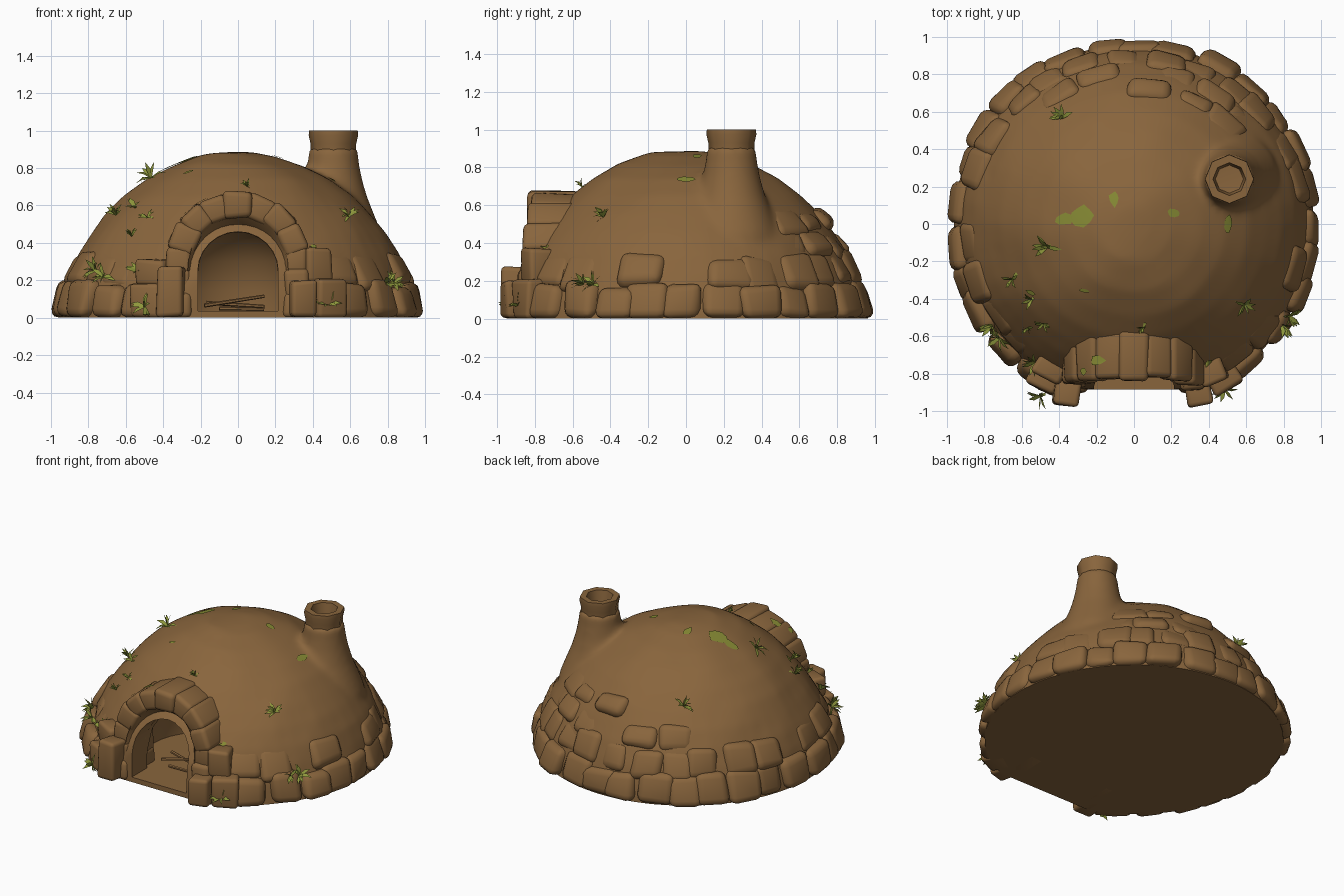
import bpy, bmesh, math, random
from mathutils import Vector, Matrix, noise
from mathutils.bvhtree import BVHTree

random.seed(4)
if "Cube" in bpy.data.objects:
    bpy.data.objects.remove(bpy.data.objects["Cube"])


def material(name, rgb):
    m = bpy.data.materials.new(name)
    m.use_nodes = True
    m.diffuse_color = (*rgb, 1)
    m.node_tree.nodes["Principled BSDF"].inputs["Base Color"].default_value = (*rgb, 1)
    return m


CLAY = material("brown clay", (0.25, 0.13, 0.046))
MOSS = material("moss green", (0.235, 0.25, 0.034))
GRASS = material("grass green", (0.27, 0.31, 0.045))


def smooth(ob, angle=45):
    bpy.ops.object.select_all(action='DESELECT')
    ob.select_set(True)
    bpy.context.view_layer.objects.active = ob
    bpy.ops.object.shade_smooth_by_angle(angle=math.radians(angle))


def finish(bm, name, mat, angle=45, solid=True):
    if solid:
        bmesh.ops.recalc_face_normals(bm, faces=bm.faces[:])
    me = bpy.data.meshes.new(name)
    bm.to_mesh(me)
    bm.free()
    me.materials.append(mat)
    ob = bpy.data.objects.new(name, me)
    bpy.context.collection.objects.link(ob)
    smooth(ob, angle)
    return ob


def modify(ob, kind, **settings):
    mod = ob.modifiers.new(kind.lower(), kind)
    for key, value in settings.items():
        setattr(mod, key, value)
    bpy.context.view_layer.objects.active = ob
    bpy.ops.object.modifier_apply(modifier=mod.name)


def cut(target, bm):
    tool = finish(bm, "cutter", CLAY)
    tool.hide_render = True
    modify(target, 'BOOLEAN', operation='DIFFERENCE', solver='EXACT', object=tool)
    bpy.data.objects.remove(tool)


def lathe(bm, profile, sides, centre=(0, 0)):
    vs = [bm.verts.new((centre[0] + r, centre[1], z)) for r, z in profile]
    es = [bm.edges.new(p) for p in zip(vs, vs[1:])]
    bmesh.ops.spin(bm, geom=vs + es, axis=(0, 0, 1), cent=(*centre, 0),
                   angle=math.tau, steps=sides)
    bmesh.ops.remove_doubles(bm, verts=bm.verts[:], dist=0.0005)
    return bm


def add_stone(bm, frame, size, wobble):
    """One roughly squared block."""
    new = bmesh.ops.create_cube(bm, size=1, matrix=frame @ Matrix.Diagonal((*size, 1)))
    for v in new["verts"]:
        v.co += Vector([random.uniform(-wobble, wobble) for _ in range(3)])
        v.co.z = max(v.co.z, 0)


def round_off(bm, width):
    bmesh.ops.bevel(bm, geom=bm.edges[:], offset=width, segments=3, profile=0.5,
                    affect='EDGES', clamp_overlap=True)


# Lumpy dome, flattened behind the doorway and swept up into the chimney foot
DOME = [(0, -0.06), (0.965, -0.06), (0.965, 0), (0.945, 0.12), (0.91, 0.23), (0.86, 0.34),
        (0.79, 0.45), (0.71, 0.55), (0.61, 0.65), (0.49, 0.74), (0.36, 0.81), (0.2, 0.865),
        (0.09, 0.882), (0, 0.885)]
FOOT = [(0, 0.36), (0.27, 0.36), (0.26, 0.45), (0.22, 0.55), (0.18, 0.65), (0.152, 0.75),
        (0.136, 0.84), (0.13, 0.91), (0, 0.91)]
bm = lathe(bmesh.new(), DOME, 48)
for v in bm.verts:
    if v.co.z > 0.01:
        v.co += v.co.normalized() * 0.014 * noise.noise(v.co * 4)
        if v.co.z > 0.6:
            v.co.z += 0.025 * math.exp(-((v.co.x + 0.15) ** 2 + (v.co.y + 0.25) ** 2) / 0.03)
        if v.co.x < 0 and v.co.y < 0:
            v.co.z -= 0.03 * v.co.x * v.co.y * v.co.z / 0.3
    v.co.y = max(v.co.y, -0.885)
lathe(bm, FOOT, 24, (0.51, 0.24))
dome = finish(bm, "dome", CLAY)
modify(dome, 'REMESH', mode='VOXEL', voxel_size=0.02)
modify(dome, 'SMOOTH', factor=0.5, iterations=12)

# Level base, rounded chamber and arched doorway
bm = bmesh.new()
bmesh.ops.create_cube(bm, size=3, matrix=Matrix.Translation((0, 0, -1.5)))
cut(dome, bm)
cut(dome, lathe(bmesh.new(), [(0, 0.033), (0.4, 0.033), (0.395, 0.15), (0.35, 0.3),
                              (0.25, 0.42), (0.12, 0.48), (0, 0.495)], 32, (0, -0.38)))
bm = bmesh.new()
outline = [(0.215, 0.035)] + [(0.215 * math.cos(a), 0.25 + 0.21 * math.sin(a))
           for a in [math.pi * i / 12 for i in range(13)]] + [(-0.215, 0.035)]
face = bm.faces.new([bm.verts.new((x, -1.2, z)) for x, z in outline])
out = bmesh.ops.extrude_face_region(bm, geom=[face])
bmesh.ops.translate(bm, vec=(0, 0.75, 0),
                    verts=[g for g in out["geom"] if isinstance(g, bmesh.types.BMVert)])
cut(dome, bm)
smooth(dome, 40)

# Chimney pipe
bm = lathe(bmesh.new(), [(0, 0.7), (0.12, 0.7), (0.12, 0.85), (0.122, 0.93),
                         (0.132, 0.975), (0.13, 1.0), (0.088, 1.0), (0.075, 0.92), (0, 0.915)],
           8, (0.51, 0.24))
finish(bm, "chimney", CLAY, 50)


# Courses of worn stones, their tops sunk into the clay
def course(name, z, r, height, count, tilt, keep):
    bm = bmesh.new()
    step = math.tau / count
    for i in range(count):
        a = (i + random.uniform(-0.2, 0.2)) * step
        x, y = r * math.cos(a), r * math.sin(a)
        if (y < 0 and abs(x) < 0.42) or not keep(math.degrees(a)):
            continue
        frame = (Matrix.Rotation(a - math.pi / 2, 4, 'Z')
                 @ Matrix.Translation((0, r + random.uniform(-0.014, 0.014),
                                       z + random.uniform(-0.02, 0.02)))
                 @ Matrix.Rotation(math.radians(tilt + random.uniform(-3, 3)), 4, 'X'))
        add_stone(bm, frame, (r * step * random.uniform(1.0, 1.25), 0.13,
                              height * random.uniform(0.95, 1.2)), 0.018)
    round_off(bm, 0.05)
    return finish(bm, name, CLAY, 60)


course("lower_stones", 0.08, 0.92, 0.2, 29, 14, lambda d: True)
course("middle_stones", 0.235, 0.852, 0.19, 27, 27,
       lambda d: 25 < d < 165 or random.random() < 0.75)
course("upper_stones", 0.37, 0.772, 0.17, 24, 39,
       lambda d: 30 < d < 130 and random.random() < 0.85)
course("top_stones", 0.49, 0.688, 0.15, 22, 47,
       lambda d: 25 < d < 90 and random.random() < 0.6)

# Porch arch of wedge stones
COUNT, SPRING, HALF, RISE = 13, 0.29, 0.315, 0.315
bm = bmesh.new()
bend = math.pi * HALF
total = 2 * SPRING + bend
for i in range(COUNT):
    s = (i + 0.5) / COUNT * total
    if s < SPRING:
        x, z, turn = HALF, s, 0
    elif s > SPRING + bend:
        x, z, turn = -HALF, total - s, math.pi
    else:
        turn = (s - SPRING) / HALF
        x, z = HALF * math.cos(turn), SPRING + RISE * math.sin(turn)
    front = -0.905 + 0.13 * z + random.uniform(-0.012, 0.012)
    back = -0.57
    frame = (Matrix.Translation((x, (front + back) / 2, z))
             @ Matrix.Rotation(-turn, 4, 'Y'))
    add_stone(bm, frame, (random.uniform(0.13, 0.15), back - front,
                          total / COUNT * 1.28), 0.01)
round_off(bm, 0.03)
arch = finish(bm, "porch_arch", CLAY, 60)

# Sloping reveal between the arch and the doorway
bm = bmesh.new()
rows = []
for half, top, y in [(0.27, 0.56, -0.81), (0.235, 0.49, -0.74), (0.212, 0.457, -0.66)]:
    rows.append([bm.verts.new((half * math.cos(a), y - 0.07 * (1 - math.sin(a)),
                               0.25 + (top - 0.25) * math.sin(a)))
                 for a in [math.pi * i / 16 for i in range(17)]])
for low, high in zip(rows, rows[1:]):
    for i in range(16):
        bm.faces.new((low[i], low[i + 1], high[i + 1], high[i]))
finish(bm, "doorway_reveal", CLAY, 60)

# Blocks flanking the doorway
bm = bmesh.new()
for x, y, z, size, turn in [(-0.355, -0.89, 0.135, (0.14, 0.17, 0.27), -5),
                            (0.345, -0.89, 0.1, (0.14, 0.16, 0.2), 14),
                            (0.41, -0.78, 0.28, (0.15, 0.16, 0.18), 25),
                            (0.47, -0.81, 0.1, (0.17, 0.16, 0.22), 28),
                            (-0.47, -0.81, 0.09, (0.17, 0.16, 0.18), -28),
                            (-0.44, -0.76, 0.24, (0.17, 0.14, 0.14), -28)]:
    add_stone(bm, Matrix.Translation((x, y, z))
              @ Matrix.Rotation(math.radians(turn), 4, 'Z'), size, 0.01)
round_off(bm, 0.024)
finish(bm, "door_blocks", CLAY, 60)

# Firewood on the chamber floor
bm = bmesh.new()
for a, b in [((-0.18, -0.6, 0.065), (0.14, -0.52, 0.115)),
             ((-0.17, -0.5, 0.08), (0.14, -0.58, 0.06)),
             ((-0.1, -0.63, 0.05), (0.14, -0.62, 0.045))]:
    a, b = Vector(a), Vector(b)
    frame = Matrix.Translation((a + b) / 2) @ (b - a).to_track_quat('Z', 'Y').to_matrix().to_4x4()
    bmesh.ops.create_cone(bm, cap_ends=True, segments=6, radius1=0.011, radius2=0.009,
                          depth=(b - a).length, matrix=frame)
finish(bm, "firewood", CLAY, 30)

# Surface lookup for the plants
deps = bpy.context.evaluated_depsgraph_get()
trees = [BVHTree.FromObject(ob, deps) for ob in (dome, arch)]


def snap(p):
    hit = min((t.find_nearest(p) for t in trees), key=lambda h: h[3])
    n = hit[1] if hit[1].dot(hit[0]) > 0 else -hit[1]
    return hit[0], n


def add_face(bm, verts, up):
    f = bm.faces.new(verts)
    f.normal_update()
    if f.normal.dot(up) < 0:
        f.normal_flip()


# Moss patches laid on the surface
bm = bmesh.new()
for x, y, z, rx, ry in [(-0.285, 0.045, 0.85, 0.07, 0.055), (-0.385, 0.025, 0.82, 0.055, 0.032),
                        (-0.11, 0.14, 0.89, 0.027, 0.045), (0.215, 0.06, 0.87, 0.034, 0.022),
                        (0.5, 0, 0.73, 0.03, 0.048), (-0.2, -0.73, 0.63, 0.048, 0.028),
                        (-0.27, -0.36, 0.79, 0.03, 0.012), (-0.54, -0.36, 0.59, 0.04, 0.015),
                        (-0.28, -0.79, 0.58, 0.03, 0.02), (0.4, -0.74, 0.38, 0.02, 0.03)]:
    def lay(dx, dy):
        p, n = snap(Vector((x + dx, y + dy, z)))
        return bm.verts.new(p + n * 0.007)
    mid = lay(0, 0)
    rim = []
    for i in range(9):
        a, k = math.tau * i / 9, random.uniform(0.8, 1.2)
        rim.append(lay(rx * k * math.cos(a), ry * k * math.sin(a)))
    for p, q in zip(rim, rim[1:] + rim[:1]):
        add_face(bm, (mid, p, q), mid.co)
finish(bm, "moss", MOSS, 60, solid=False)

# Grass tufts of bent blades
bm = bmesh.new()
for x, y, z, size in [(-0.38, 0.57, 0.58, 0.08), (-0.46, -0.12, 0.74, 0.09),
                      (-0.66, -0.3, 0.56, 0.07), (-0.54, -0.4, 0.58, 0.065),
                      (-0.48, -0.53, 0.53, 0.055), (-0.57, -0.56, 0.44, 0.05),
                      (-0.76, -0.54, 0.25, 0.085), (-0.72, -0.61, 0.22, 0.08),
                      (-0.53, -0.74, 0.24, 0.08), (-0.5, -0.92, 0.06, 0.08),
                      (0.48, -0.88, 0.07, 0.08), (0.79, -0.54, 0.18, 0.085),
                      (0.83, -0.49, 0.18, 0.08), (0.6, -0.44, 0.55, 0.075),
                      (0.05, -0.56, 0.71, 0.045)]:
    base = Vector((x, y, z))
    spot, n = snap(base)
    if (base - spot).dot(n) < 0 or z > 0.4:
        base = spot + n * 0.008
    up = n + Vector((-0.4, -0.4, 0.8))
    for _ in range(9):
        lean = Vector([random.uniform(-1, 1) for _ in range(3)])
        grow = (n * 0.6 + Vector((0, 0, 0.3)) + lean).normalized()
        side = grow.cross(up + lean * 0.4).normalized() * size * 0.15
        knee = base + grow * size * 0.55
        tip = knee + (grow + lean * 0.7 - Vector((0, 0, 0.3))).normalized() * size * 0.45
        knee.z, tip.z = max(knee.z, 0.01), max(tip.z, 0.01)
        a, b, c, d, e = [bm.verts.new(p) for p in (base - side * 0.6, base + side * 0.6,
                                                   knee + side, knee - side, tip)]
        add_face(bm, (a, b, c, d), up)
        add_face(bm, (d, c, e), up)
finish(bm, "grass_tufts", GRASS, 30, solid=False)
